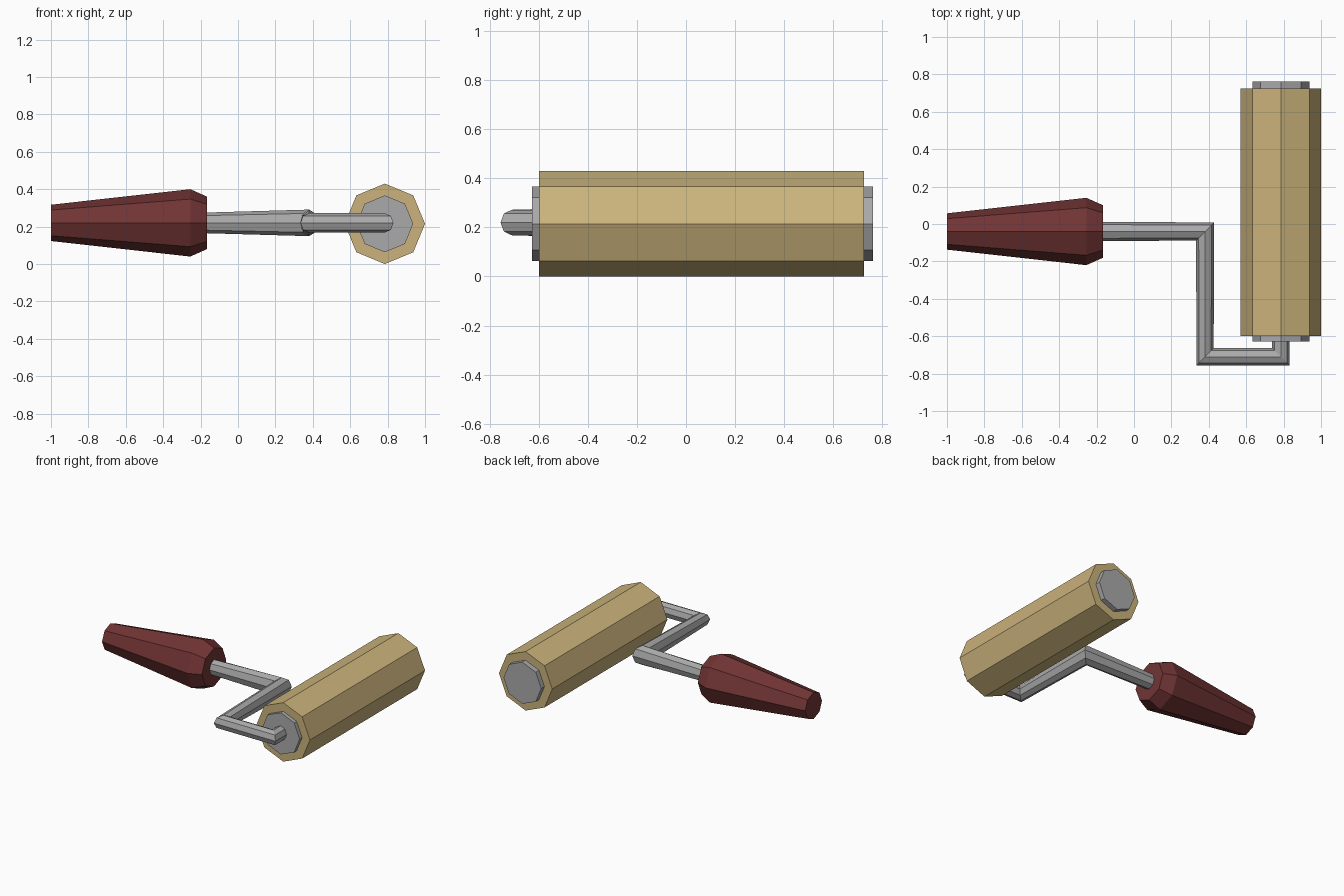
import bpy, bmesh, math
from mathutils import Vector

if "Cube" in bpy.data.objects:
    bpy.data.objects.remove(bpy.data.objects["Cube"])


def material(name, colour):
    m = bpy.data.materials.new(name)
    m.diffuse_color = (*colour, 1)
    m.use_nodes = True
    m.node_tree.nodes["Principled BSDF"].inputs["Base Color"].default_value = m.diffuse_color
    return m


RED = material("dark red", (0.165, 0.034, 0.034))
TAN = material("tan", (0.60, 0.45, 0.20))
GREY = material("grey", (0.40, 0.40, 0.40))


def loft(name, rings, mat, sides=8):
    """Bridge flat-shaded rings; each ring is (centre, sideways radius vector, height radius)."""
    bm = bmesh.new()
    loops = []
    for centre, side, rz in rings:
        c, s = Vector(centre), Vector((side[0], side[1], 0))
        loops.append([bm.verts.new(c + s * math.cos(a) + Vector((0, 0, rz * math.sin(a))))
                      for a in (math.tau * i / sides for i in range(sides))])
    for a, b in zip(loops, loops[1:]):
        for i in range(sides):
            j = (i + 1) % sides
            bm.faces.new((a[i], a[j], b[j], b[i]))
    bm.faces.new(loops[0])
    bm.faces.new(loops[-1])
    bmesh.ops.recalc_face_normals(bm, faces=bm.faces)
    mesh = bpy.data.meshes.new(name)
    bm.to_mesh(mesh)
    bm.free()
    mesh.materials.append(mat)
    ob = bpy.data.objects.new(name, mesh)
    bpy.context.collection.objects.link(ob)
    return ob


# Roller sleeve and its end caps, lying along y
RX, RZ = 0.785, 0.215


def cylinder_y(name, y0, y1, r, mat):
    loft(name, [((RX, y, RZ), (r, 0), r) for y in (y0, y1)], mat)


cylinder_y("roller_sleeve", -0.60, 0.725, 0.215, TAN)
cylinder_y("roller_cap_near", -0.628, -0.595, 0.152, GREY)
cylinder_y("roller_cap_far", 0.72, 0.762, 0.152, GREY)

# Tapered handle along x
HY, HZ = -0.04, 0.22
loft("handle", [((x, HY, HZ), (0, r), r)
                for x, r in ((-1.0, 0.097), (-0.255, 0.18), (-0.165, 0.14))], RED)

# Bent wire frame with mitred corners
loft("wire_frame", [
    ((-0.18, HY, HZ), (0, 0.052), 0.055),
    ((0.38, HY, HZ), (0.048, 0.048), 0.071),
    ((0.38, -0.71, HZ), (0.046, 0.046), 0.052),
    ((RX, -0.71, HZ), (-0.046, 0.046), 0.052),
    ((RX, -0.62, HZ), (-0.046, 0), 0.052),
], GREY)
